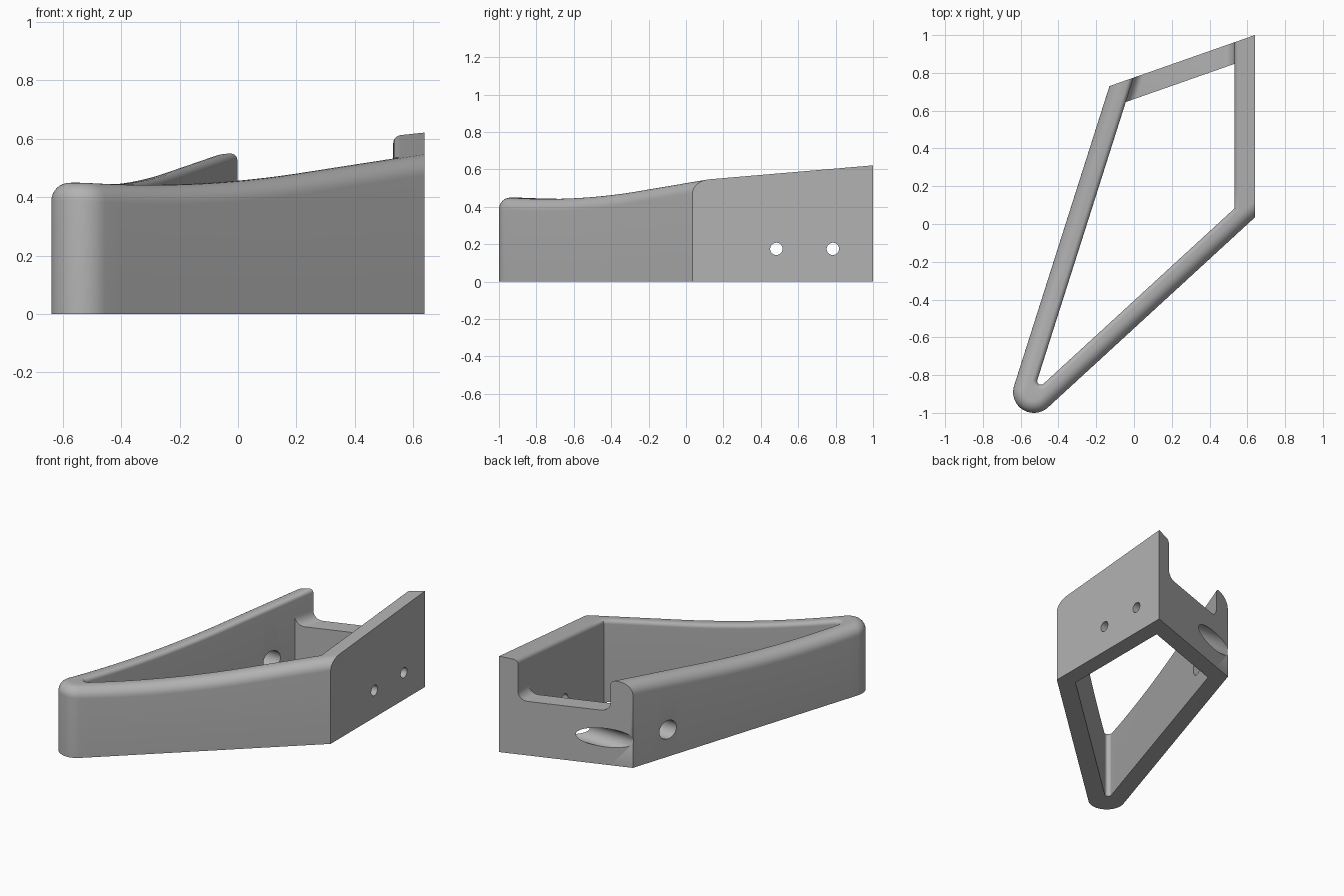
import bpy, bmesh, math
from mathutils import Vector, Matrix
from mathutils.geometry import intersect_line_line_2d  # noqa: F401

cube = bpy.data.objects.get("Cube")
if cube:
    bpy.data.objects.remove(cube, do_unlink=True)

grey = bpy.data.materials.new("plain grey")
grey.use_nodes = True
grey.diffuse_color = (0.45, 0.45, 0.45, 1)
grey.node_tree.nodes["Principled BSDF"].inputs["Base Color"].default_value = grey.diffuse_color

# Plan corners, nose circle and wall sizes
BACK_L, BACK_R, SIDE = Vector((-0.13, 0.73)), Vector((0.64, 1.0)), Vector((0.64, 0.035))
NOSE, NOSE_R, WALL, TIP_R = Vector((-0.53, -0.89)), 0.11, 0.108, 0.02
OUT_R, IN_R, STEPS = 0.065, 0.025, 8
INNER_X = SIDE.x - WALL
back_dir = (BACK_R - BACK_L).normalized()
up_y = Vector((0, 1))


def height(p):
    """Rim height: a shallow dip at the nose, then a steady rise."""
    u = 0.67 * p.x + 0.74 * p.y
    return 0.442 + 0.08 * (u + 0.75) ** 2 if u < 0 else 0.487 + 0.115 * u


def meet(p, d, q, e):
    """Crossing of two plan lines given by point and direction."""
    det = d.x * e.y - d.y * e.x
    w = q - p
    return p + d * ((w.x * e.y - w.y * e.x) / det)


def polar(a):
    return Vector((math.cos(a), math.sin(a)))


def make(name, bm):
    bmesh.ops.recalc_face_normals(bm, faces=bm.faces)
    mesh = bpy.data.meshes.new(name)
    bm.to_mesh(mesh)
    bm.free()
    mesh.materials.append(grey)
    ob = bpy.data.objects.new(name, mesh)
    bpy.context.collection.objects.link(ob)
    return ob


def loft(name, rings):
    bm = bmesh.new()
    loops = [[bm.verts.new(v) for v in ring] for ring in rings]
    n = len(loops[0])
    for a, b in zip(loops, loops[1:]):
        for k in range(n):
            bm.faces.new((a[k], a[(k + 1) % n], b[(k + 1) % n], b[k]))
    bm.faces.new(loops[0])
    bm.faces.new(loops[-1])
    return make(name, bm)


# Wall section: (is outer side, inset from that side, drop below rim or None for floor)
arc = [math.pi / 2 * i / STEPS for i in range(STEPS + 1)]
section = [(True, 0, None)]
section += [(True, OUT_R * (1 - math.cos(a)), OUT_R * (1 - math.sin(a))) for a in arc]
section += [(False, IN_R * (1 - math.cos(a)), IN_R * (1 - math.sin(a))) for a in reversed(arc)]
section += [(False, 0, None)]

# Nose stations between the two tangent walls
to_l, to_r = BACK_L - NOSE, SIDE - NOSE
ang_l = math.atan2(to_l.y, to_l.x) + math.acos(NOSE_R / to_l.length)
ang_r = math.atan2(to_r.y, to_r.x) - math.acos(NOSE_R / to_r.length) + 2 * math.pi
mid, half = (ang_l + ang_r) / 2 - math.pi, math.pi / 2 - (ang_r - ang_l) / 2
tip = NOSE + polar(mid) * ((TIP_R - NOSE_R + WALL) / abs(math.sin(half)))


def nose_station(a):
    n = polar(a)
    return [NOSE + n * (NOSE_R - d) if outer else tip + n * (TIP_R + d)
            for outer, d, _ in section]


nose = [nose_station(ang_l + (ang_r - ang_l) * i / 20) for i in range(21)]
dir_l, dir_r = polar(ang_l - math.pi / 2), polar(ang_r + math.pi / 2)
side_x = [SIDE.x if outer else INNER_X + d for outer, d, _ in section]
end_l = [meet(p, dir_l, BACK_L, back_dir) for p in nose[0]]
corner = [meet(p, dir_r, Vector((x, 0)), up_y) for p, x in zip(nose[-1], side_x)]
end_r = [meet(Vector((x, 0)), up_y, BACK_L, back_dir) for x in side_x]


def between(a, b, n):
    return [[p.lerp(q, i / n) for p, q in zip(a, b)] for i in range(n)]


stations = (between(end_l, nose[0], 24) + nose[:-1]
            + between(nose[-1], corner, 24) + between(corner, end_r, 8) + [end_r])
frame = loft("curved_frame", [
    [(p.x, p.y, 0 if s[2] is None else height(p) - s[2]) for p, s in zip(st, section)]
    for st in stations])

# Low back wall with coved ends
FLOOR_Z, COVE = 0.35, 0.06
inner_pt = BACK_L + Vector((back_dir.y, -back_dir.x)) * WALL
out_l, out_r = end_l[-1], end_r[-1]
in_l = meet(nose[0][-1], dir_l, inner_pt, back_dir)
in_r = meet(Vector((INNER_X, 0)), up_y, inner_pt, back_dir)
cove = [(COVE * (1 - math.cos(a)), FLOOR_Z + COVE * (1 - math.sin(a))) for a in arc]


def back_ring(left, right):
    pts = [(left, 0)] + [(left + back_dir * s, z) for s, z in cove]
    pts += [(right - back_dir * s, z) for s, z in reversed(cove)] + [(right, 0)]
    return [(p.x, p.y, z) for p, z in pts]


back_wall = loft("back_wall", [back_ring(out_l, out_r), back_ring(in_l, in_r)])

# Screw holes on the side, with wide access holes opposite
cutters = []
for y in (0.483, 0.785):
    for name, r, x0, x1 in (("screw_hole", 0.033, 0.5, 0.72), ("access_hole", 0.06, -0.8, 0.525)):
        bm = bmesh.new()
        bmesh.ops.create_cone(
            bm, cap_ends=True, segments=40, radius1=r, radius2=r, depth=x1 - x0,
            matrix=Matrix.Translation(((x0 + x1) / 2, y, 0.175)) @ Matrix.Rotation(math.pi / 2, 4, "Y"))
        cutter = make(name + "_cutter", bm)
        cutter.hide_render = True
        cutters.append(cutter)

for ob in (frame, back_wall):
    for cutter in cutters:
        mod = ob.modifiers.new(cutter.name, "BOOLEAN")
        mod.operation, mod.solver, mod.object = "DIFFERENCE", "EXACT", cutter
    bpy.ops.object.select_all(action="DESELECT")
    ob.select_set(True)
    bpy.context.view_layer.objects.active = ob
    for mod in list(ob.modifiers):
        bpy.ops.object.modifier_apply(modifier=mod.name)
    bpy.ops.object.shade_smooth_by_angle(angle=math.radians(30))

for cutter in cutters:
    bpy.data.objects.remove(cutter, do_unlink=True)
